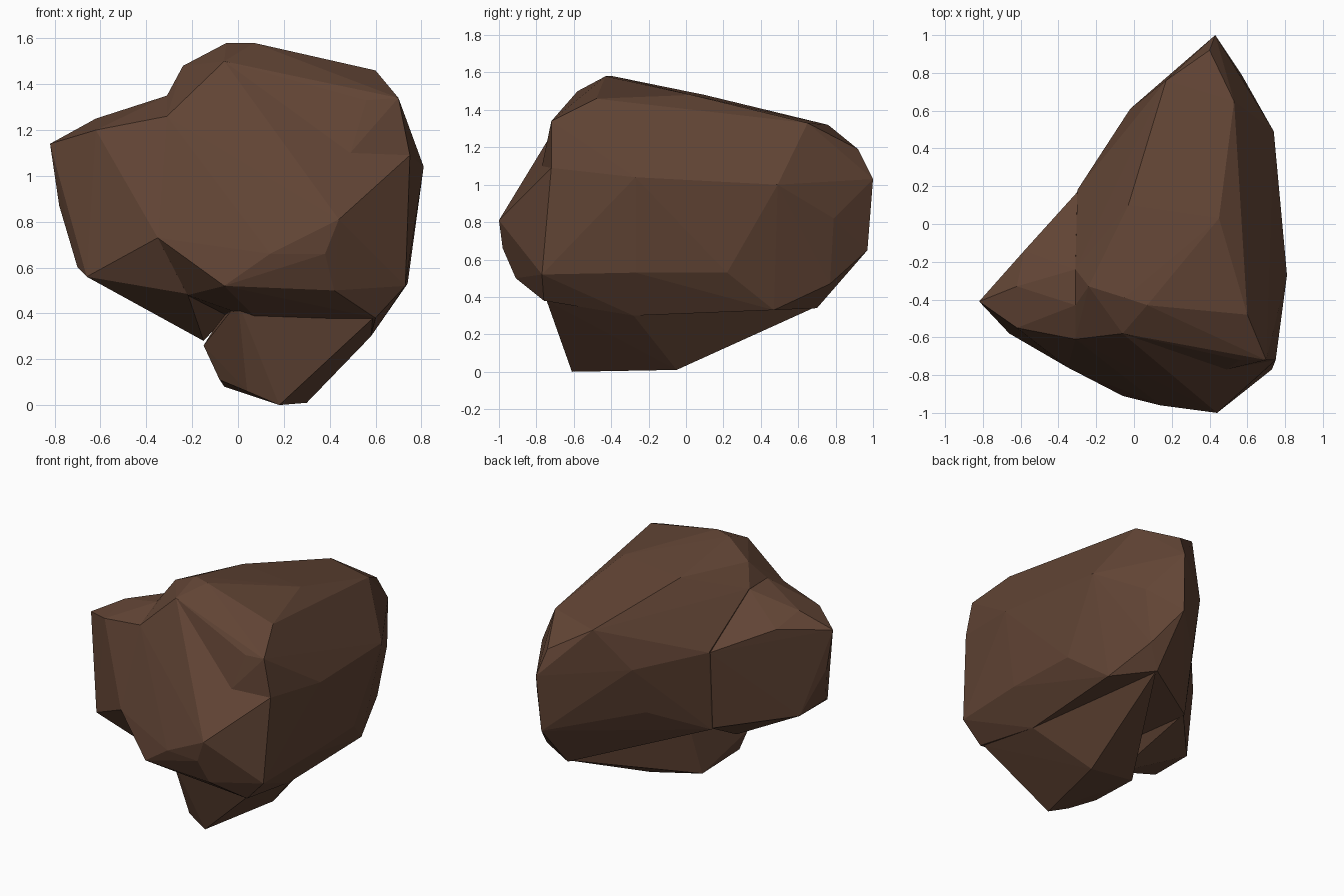
import bpy, bmesh
from mathutils import Vector

brown = bpy.data.materials.new("dark_brown_stone")
brown.diffuse_color = (0.12, 0.058, 0.035, 1)


def chunk(name, points, pits=()):
    """Flat-faced convex stone around the points; pits are (x, y, z, radius) hollows."""
    bm = bmesh.new()
    for p in points:
        bm.verts.new(p)
    bmesh.ops.convex_hull(bm, input=bm.verts[:])
    bmesh.ops.delete(bm, geom=[v for v in bm.verts if not v.link_faces], context='VERTS')
    for x, y, z, r in pits:
        pit = Vector((x, y, z))
        near = [f for f in bm.faces if (f.calc_center_median() - pit).length < r]
        bmesh.ops.delete(bm, geom=near, context='FACES')
        tip = bm.verts.new(pit)
        for e in [e for e in bm.edges if e.is_boundary]:
            bm.faces.new((*e.verts, tip))
    bmesh.ops.recalc_face_normals(bm, faces=bm.faces[:])
    mesh = bpy.data.meshes.new(name)
    bm.to_mesh(mesh)
    bm.free()
    mesh.materials.append(brown)
    ob = bpy.data.objects.new(name, mesh)
    bpy.context.collection.objects.link(ob)
    return ob


# Main mass of the boulder
rock = chunk("boulder", [
    # crown
    (-.05, -.39, 1.58), (.07, -.43, 1.58), (-.06, -.58, 1.50), (-.24, -.33, 1.48),
    (.60, -.48, 1.46), (.45, .03, 1.48), (-.03, .10, 1.48), (.56, -.72, 1.33),
    (.70, -.72, 1.34), (.53, .65, 1.33), (.17, .76, 1.32), (.40, .92, 1.19),
    # left flank
    (-.31, -.24, 1.35), (-.31, -.43, 1.35), (-.31, -.61, 1.26), (-.30, .18, 1.07),
    (-.02, .61, 1.04), (-.05, .50, .72), (-.29, .14, .53), (-.35, -.76, .73),
    # right flank and back tip
    (.75, -.72, 1.09), (.81, -.27, 1.04), (.73, .25, .99), (.74, .49, 1.0),
    (.57, .79, .82), (.43, 1.0, 1.03), (.41, .97, .65), (.51, .77, .47),
    (.73, -.77, .52), (.74, -.27, .53), (.72, .22, .53),
    # front nose and underside
    (.44, -1.0, .81), (.14, -.96, .66), (.38, -.98, .66), (-.06, -.91, .52),
    (.42, -.91, .50), (.60, -.76, .38), (.58, -.28, .30), (.60, .47, .33),
    (.40, .70, .34), (-.22, -.66, .48), (-.10, -.30, .40), (.09, -.66, .37),
], pits=[(.49, -.77, 1.10, .24)])

# Lobe sticking out on the left
lobe = chunk("left_lobe", [
    (-.82, -.41, 1.14), (-.62, -.55, 1.20), (-.62, -.33, 1.25), (-.58, -.14, 1.18),
    (-.31, -.61, 1.26), (-.31, -.43, 1.35), (-.31, -.24, 1.345), (-.295, .175, 1.065),
    (-.78, -.40, .87), (-.66, -.58, .56), (-.70, -.50, .60), (-.66, -.28, .56),
    (-.35, -.76, .73), (-.285, .135, .535), (-.22, -.66, .485), (-.15, -.33, .28),
    (-.05, -.40, 1.30), (-.05, -.75, .70), (0, 0, .60), (.05, -.45, .50),
])

# Pointed foot the boulder rests on
foot = chunk("foot", [
    (.18, -.61, 0), (.30, -.05, .01), (.04, -.37, .05), (.04, -.58, .06),
    (-.08, -.46, .11), (-.06, -.09, .08), (.09, -.66, .36), (.59, -.745, .38),
    (.58, -.28, .30), (.40, .69, .345), (-.15, -.45, .26),
    (0, -.70, .45), (.45, -.5, .50), (0, 0, .50), (.35, .40, .50),
])

# Fuse the chunks into one solid stone
bpy.context.view_layer.objects.active = rock
for part in (lobe, foot):
    mod = rock.modifiers.new("fuse", 'BOOLEAN')
    mod.operation = 'UNION'
    mod.solver = 'EXACT'
    mod.object = part
    bpy.ops.object.modifier_apply(modifier=mod.name)
    bpy.data.objects.remove(part)
for f in rock.data.polygons:
    f.use_smooth = False
